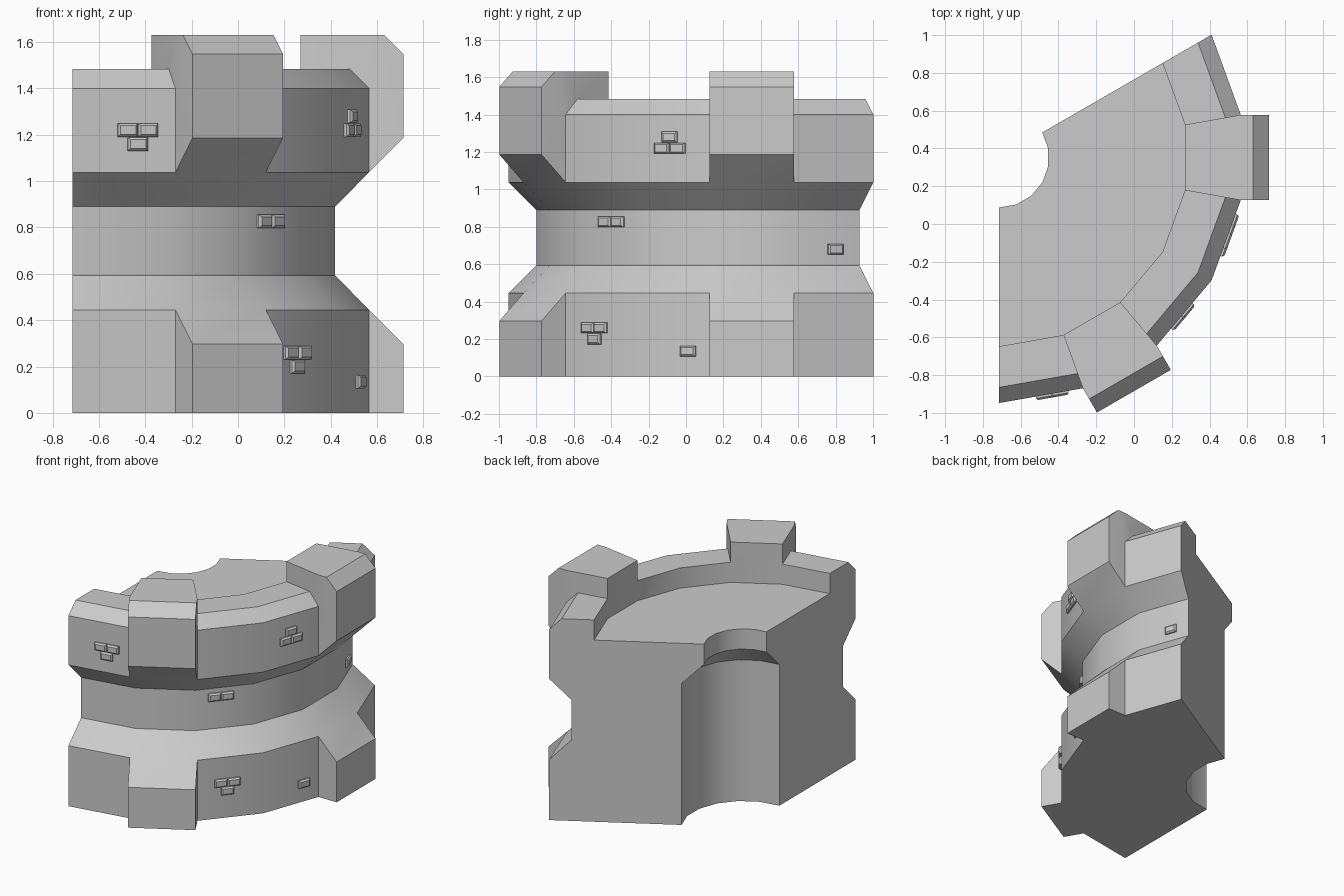
import bpy, bmesh, math
from mathutils import Vector

if "Cube" in bpy.data.objects:
    bpy.data.objects.remove(bpy.data.objects["Cube"])

CX, CY = -0.715, 0.352          # tower axis
U = 0.1483                      # height of one course
R = 1.30                        # outer corner radius
STEP = math.radians(20)
APO = math.cos(STEP / 2)
START = math.radians(-90)
BUTTRESSES = (1, 4)             # segments carrying a buttress and merlon
CH = 0.083                      # top chamfer

# cross-sections as (corner radius, straight push outward, height)
FOOT = [(R, 0, 0), (R, U, 0), (R, U, 2 * U), (R, 0, 3 * U)]
WAIST = [(R - U, 0, 4 * U), (R - U, 0, 6 * U)]
MERLON = [(R, 0, 7 * U), (R, U, 8 * U), (R, U, 11 * U - CH), (R, U - CH, 11 * U),
          (R, 0, 11 * U), (1.0, 0, 11 * U)]
PARAPET = [(R, 0, 7 * U), (R, 0, 10 * U - CH), (R - CH, 0, 10 * U)]
INSIDE = [(1.0, 0, 10 * U), (1.0, 0, 9 * U), (0.265, 0, 9 * U), (0.265, 0, 8 * U),
          (0.415, 0, 7 * U), (0.415, 0, 0)]
PLAIN = [(R, 0, 0), (R, 0, 3 * U)] + WAIST + PARAPET + INSIDE
TALL = [(R, 0, 0)] + FOOT[1:] + WAIST + MERLON + INSIDE


def mid_angle(seg):
    return START + (seg + 0.5) * STEP


def point(seg, side, p):
    a, m = START + (seg + side) * STEP, mid_angle(seg)
    r, push, z = p
    return Vector((CX + r * math.cos(a) + push * math.cos(m),
                   CY + r * math.sin(a) + push * math.sin(m), z))


def face(bm, coords):
    bm.faces.new([bm.verts.new(c) for c in coords])


def finish(bm, name):
    bmesh.ops.remove_doubles(bm, verts=bm.verts[:], dist=0.0005)
    bmesh.ops.recalc_face_normals(bm, faces=bm.faces[:])
    mesh = bpy.data.meshes.new(name)
    bm.to_mesh(mesh)
    bm.free()
    ob = bpy.data.objects.new(name, mesh)
    bpy.context.collection.objects.link(ob)
    return ob


# tower wall sector: skin each segment between its two corner sections
bm = bmesh.new()
for s in range(6):
    prof = TALL if s in BUTTRESSES else PLAIN
    for i, p in enumerate(prof):
        q = prof[(i + 1) % len(prof)]
        face(bm, [point(s, 0, p), point(s, 1, p), point(s, 1, q), point(s, 0, q)])

# buttress and merlon side walls
upper_out = MERLON[:5] + [PARAPET[1]]
upper_in = [MERLON[4], MERLON[5], INSIDE[0], PARAPET[2], PARAPET[1]]
for s in BUTTRESSES:
    for side in (0, 1):
        for poly in (FOOT, upper_out, upper_in):
            face(bm, [point(s, side, p) for p in poly])

# cut ends of the sector
face(bm, [point(0, 0, p) for p in PLAIN])
face(bm, [point(5, 1, p) for p in PLAIN])
wall = finish(bm, "tower_wall")
bpy.context.view_layer.objects.active = wall
wall.select_set(True)
bpy.ops.object.shade_smooth_by_angle(angle=math.radians(30))

# raised bricks: (segment, wall corner radius, sideways offset, height)
BW, BH = 0.089, 0.06
bricks = [(3, R, 0, 1.28), (4.5 - 0.5 + 1, R - U, 0.062, 0.68), (3, R, 0.105, 0.135)]
for seg, rad, t, z, third in ((0, R, 0.06, 1.22, -1), (3, R, 0, 1.22, 0),
                              (2, R - U, -0.025, 0.827, 0), (2, R, -0.02, 0.26, -1)):
    bricks += [(seg, rad, t + k * BW / 2, z) for k in (-1, 1)]
    if third:
        bricks.append((seg, rad, t, z + third * BH))

bm = bmesh.new()
for seg, rad, t, z in bricks:
    m = mid_angle(seg)
    out = Vector((math.cos(m), math.sin(m), 0))
    tan = Vector((-out.y, out.x, 0))
    base = Vector((CX, CY, z)) + out * rad * APO + tan * t
    rings = []
    for d, inset in ((-0.01, 0.001), (0.01, 0.001), (0.02, 0.011)):
        w, h = BW / 2 - inset, BH / 2 - inset
        rings.append([bm.verts.new(base + out * d + tan * (x * w) + Vector((0, 0, y * h)))
                      for x, y in ((-1, -1), (1, -1), (1, 1), (-1, 1))])
    for a, b in zip(rings, rings[1:]):
        for i in range(4):
            j = (i + 1) % 4
            bm.faces.new((a[i], a[j], b[j], b[i]))
    bm.faces.new(rings[0])
    bm.faces.new(rings[-1])
finish(bm, "raised_bricks")
